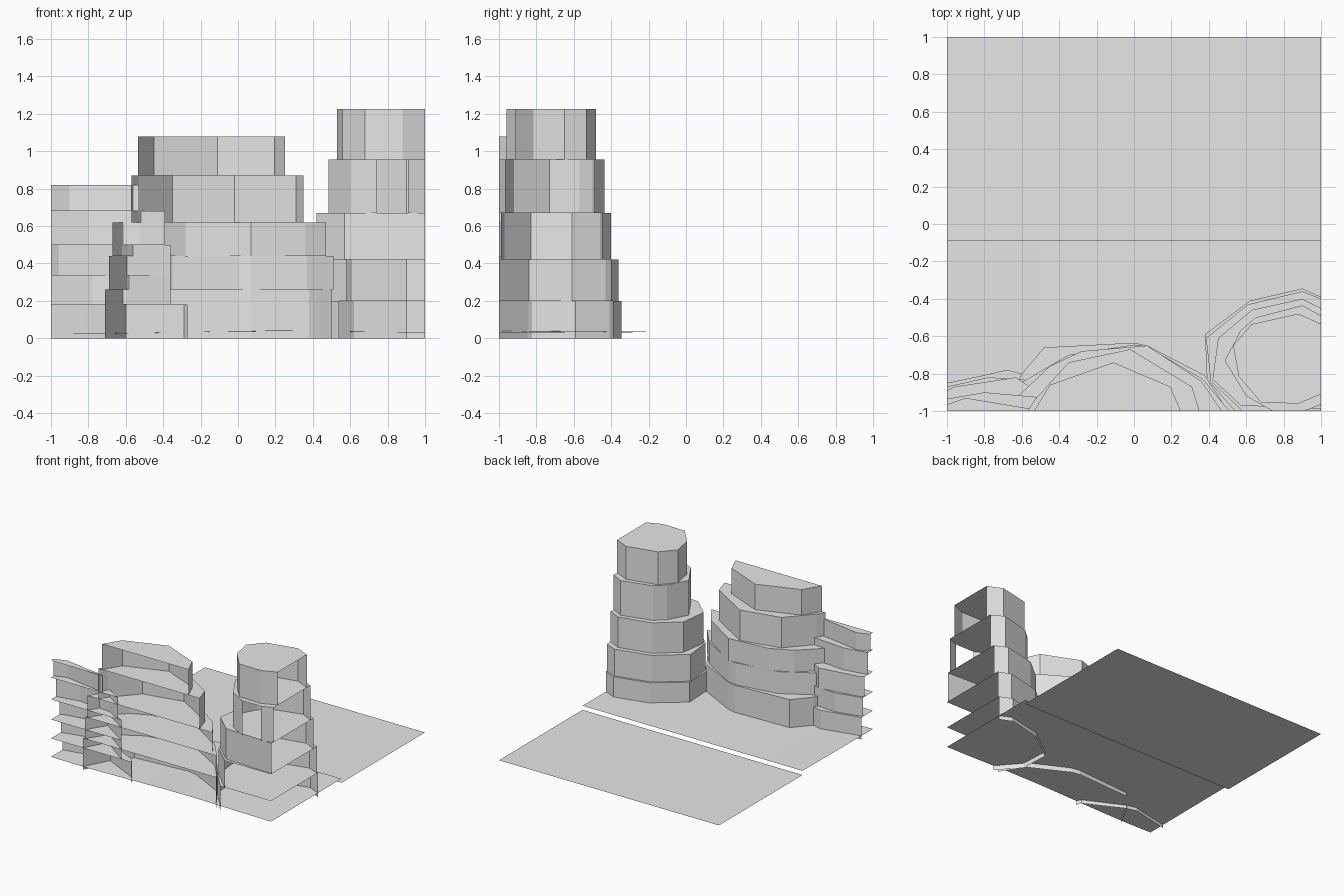
import bpy, bmesh, math

if "Cube" in bpy.data.objects:
    bpy.data.objects.remove(bpy.data.objects["Cube"])

stone = bpy.data.materials.new("plain_grey")
stone.diffuse_color = (0.8, 0.8, 0.8, 1)
stone.use_nodes = True
stone.node_tree.nodes["Principled BSDF"].inputs["Base Color"].default_value = stone.diffuse_color


def finish(bm, name):
    mesh = bpy.data.meshes.new(name)
    bm.to_mesh(mesh)
    bm.free()
    mesh.materials.append(stone)
    obj = bpy.data.objects.new(name, mesh)
    bpy.context.collection.objects.link(obj)
    return obj


def on_tile_edge(a, b):
    # the tile is cut open along its front and sides
    return (a[1] == b[1] == -1) or (a[0] == b[0] and abs(a[0]) == 1)


def terrace(name, outline, z0, z1):
    # outline runs clockwise seen from above: outer walls plus a flat cap
    bm = bmesh.new()
    low = [bm.verts.new((x, y, z0)) for x, y in outline]
    top = [bm.verts.new((x, y, z1)) for x, y in outline]
    n = len(outline)
    for i in range(n):
        j = (i + 1) % n
        if not on_tile_edge(outline[i], outline[j]):
            bm.faces.new((low[j], low[i], top[i], top[j]))
    bm.faces.new(top[::-1])
    for v in [v for v in bm.verts if not v.link_faces]:
        bm.verts.remove(v)
    finish(bm, name)


def cliff(name, heights, outlines):
    z0 = 0
    for i, (z1, outline) in enumerate(zip(heights, outlines)):
        terrace(f"{name}_tier_{i + 1}", outline, z0, z1)
        z0 = z1


# Low cliff at the left corner
cliff("left_cliff", (0.18, 0.335, 0.5, 0.68, 0.82), [
    [(-1, -1), (-1, -.85), (-.81, -.81), (-.68, -.78), (-.6, -.80), (-.29, -.96), (-.27, -1)],
    [(-1, -1), (-1, -.87), (-.78, -.82), (-.59, -.83), (-.36, -1)],
    [(-1, -1), (-1, -.89), (-.96, -.87), (-.63, -.82), (-.36, -1)],
    [(-1, -1), (-1, -.935), (-.8, -.9), (-.52, -.925), (-.39, -1)],
    [(-1, -1), (-1, -.965), (-.9, -.93), (-.57, -.985), (-.53, -1)],
])

# Wide cliff in the middle
cliff("middle_cliff", (0.26, 0.44, 0.62, 0.87, 1.08), [
    [(-.71, -1), (-.6, -.80), (-.48, -.66), (0, -.635), (.07, -.65), (.38, -.81), (.44, -.9), (.5, -1)],
    [(-.69, -1), (-.59, -.84), (-.35, -.70), (0, -.645), (.07, -.655), (.37, -.83), (.51, -1)],
    [(-.67, -1), (-.62, -.92), (-.45, -.76), (-.28, -.68), (.07, -.65), (.36, -.84), (.47, -1)],
    [(-.57, -1), (-.53, -.94), (-.35, -.74), (-.02, -.67), (.31, -.87), (.35, -1)],
    [(-.535, -1), (-.45, -.86), (-.11, -.74), (.195, -.87), (.25, -1)],
])

# Tall rock stack at the right corner
cliff("right_stack", (0.2, 0.42, 0.67, 0.955, 1.225), [
    [(1, -1), (.54, -1), (.39, -.83), (.38, -.59), (.62, -.41), (.9, -.345), (1, -.39)],
    [(1, -1), (.58, -1), (.41, -.84), (.385, -.61), (.61, -.43), (.9, -.36), (1, -.40)],
    [(1, -.99), (.57, -.97), (.42, -.83), (.45, -.61), (.63, -.46), (.9, -.4), (1, -.45)],
    [(1, -.965), (.91, -1), (.74, -1), (.6, -.92), (.485, -.73), (.57, -.57), (.65, -.5), (.9, -.435), (1, -.49)],
    [(1, -.91), (.88, -.96), (.68, -.955), (.56, -.815), (.53, -.65), (.63, -.535), (.88, -.48), (1, -.535)],
])

# Gently rolling ground strip
bm = bmesh.new()
cols, rows = 12, 6
grid = []
for r in range(rows + 1):
    y = -1 + 0.915 * r / rows
    row = []
    for c in range(cols + 1):
        x = -1 + 2 * c / cols
        bump = 0.006 * math.sin(3.6 * x + 0.9) + 0.003 * x
        row.append(bm.verts.new((x, y, 0.034 + bump * (1 - r / rows))))
    grid.append(row)
for r in range(rows):
    for c in range(cols):
        bm.faces.new((grid[r][c], grid[r][c + 1], grid[r + 1][c + 1], grid[r + 1][c]))
finish(bm, "ground_strip")

# Flat sheet behind the ground
bm = bmesh.new()
bm.faces.new([bm.verts.new((x, y, 0)) for x, y in ((-1, -.085), (1, -.085), (1, 1), (-1, 1))])
finish(bm, "flat_sheet")
